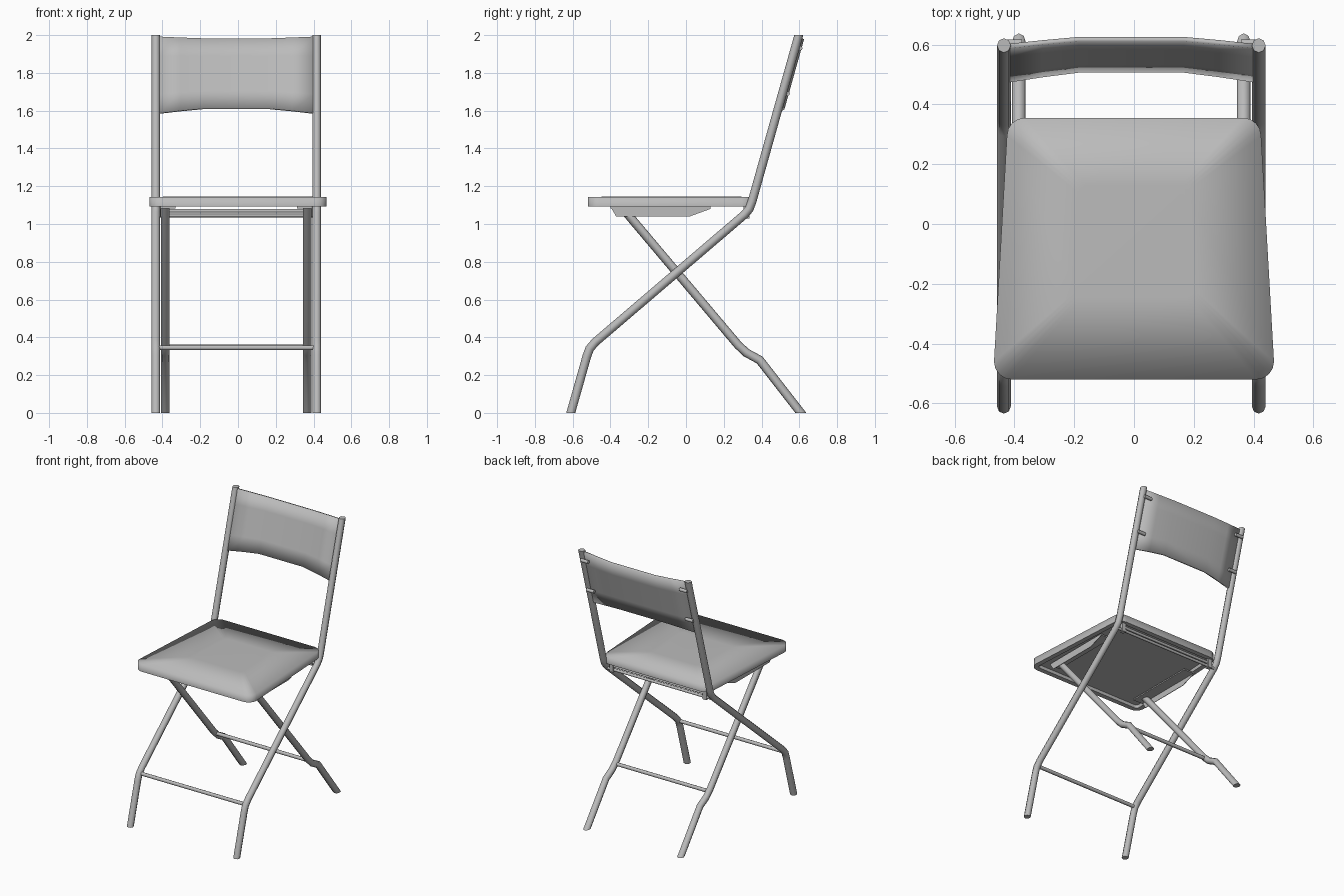
import bpy, bmesh
from math import cos, sin, pi
from mathutils import Vector

cube = bpy.data.objects.get("Cube")
if cube:
    bpy.data.objects.remove(cube)

grey = bpy.data.materials.new("light grey")
grey.use_nodes = True
COLOR = (0.5, 0.5, 0.5, 1)
grey.diffuse_color = COLOR
grey.node_tree.nodes["Principled BSDF"].inputs["Base Color"].default_value = COLOR

# The frame sits slightly off the seat's centre line
MID = -0.009
TUBE_X, LEG_X = 0.426, 0.376
R = 0.023


def finish(name, bm, smooth=True):
    bmesh.ops.recalc_face_normals(bm, faces=bm.faces)
    mesh = bpy.data.meshes.new(name)
    bm.to_mesh(mesh)
    bm.free()
    mesh.materials.append(grey)
    for p in mesh.polygons:
        p.use_smooth = smooth
    ob = bpy.data.objects.new(name, mesh)
    bpy.context.collection.objects.link(ob)
    return ob


def sharpen(ob, angle):
    bpy.ops.object.select_all(action='DESELECT')
    ob.select_set(True)
    bpy.context.view_layer.objects.active = ob
    bpy.ops.object.shade_smooth_by_angle(angle=angle)


def loft(bm, rings, cap=True):
    """Bridge equal-sized rings of points and close both ends."""
    rows = [[bm.verts.new(p) for p in ring] for ring in rings]
    for a, b in zip(rows, rows[1:]):
        for i in range(len(a)):
            j = (i + 1) % len(a)
            bm.faces.new((a[i], a[j], b[j], b[i]))
    if cap:
        bm.faces.new(rows[0])
        bm.faces.new(rows[-1])


def tube(name, x, path, r=R, sides=8):
    """Mitred pipe through (y, z) points, with level cuts at both ends."""
    pts = [Vector(p) for p in path]
    dirs = [(b - a).normalized() for a, b in zip(pts, pts[1:])]
    rings = []
    for k, p in enumerate(pts):
        d0, d1 = dirs[max(k - 1, 0)], dirs[min(k, len(dirs) - 1)]
        n = Vector((-d1.y, d1.x))
        if k in (0, len(pts) - 1):
            side = Vector((1, 0)) * r / n.x
        else:
            m = (Vector((-d0.y, d0.x)) + n).normalized()
            side = m * r / m.dot(n)
        ring = []
        for i in range(sides):
            a = 2 * pi * i / sides
            q = p + side * sin(a)
            ring.append((x + r * cos(a), q.x, q.y))
        rings.append(ring)
    bm = bmesh.new()
    loft(bm, rings)
    sharpen(finish(name, bm), 0.9)


def rod(name, x0, x1, y, z, r, sides=8):
    bm = bmesh.new()
    loft(bm, [[(x, y + r * cos(2 * pi * i / sides), z + r * sin(2 * pi * i / sides))
               for i in range(sides)] for x in (x0, x1)])
    sharpen(finish(name, bm), 0.9)


def plate(name, x0, x1, profile):
    """Extrude a (y, z) profile along x."""
    bm = bmesh.new()
    loft(bm, [[(x, y, z) for y, z in profile] for x in (x0, x1)])
    finish(name, bm, False)


def box_profile(y0, y1, z0, z1):
    return [(y0, z0), (y1, z0), (y1, z1), (y0, z1)]


# Bent side frames, crossing legs and their fittings
for label, s in (("left", 1), ("right", -1)):
    x = MID + s * TUBE_X
    tube(label + "_front_leg_and_back_post", x,
         [(-0.61, 0), (-0.525, 0.30), (-0.51, 0.34), (-0.48, 0.375),
          (0.31, 1.05), (0.335, 1.08), (0.35, 1.12), (0.597, 2.0)])
    leg = MID + s * LEG_X
    tube(label + "_rear_leg", leg,
         [(-0.335, 1.083), (0.275, 0.36), (0.32, 0.318), (0.39, 0.28), (0.608, 0)])

    # Angle bracket under the seat: upright web and flat flange
    web = leg + s * 0.023
    plate(label + "_bracket_web", web, web + s * 0.004,
          [(-0.40, 1.092), (-0.37, 1.04), (0.02, 1.04), (0.13, 1.08), (0.13, 1.092)])
    plate(label + "_bracket_flange", leg - s * 0.055, web,
          box_profile(-0.40, 0.13, 1.083, 1.092))

    # Hinge tab at the rear of the seat
    plate(label + "_hinge_tab", leg - s * 0.018, leg + s * 0.012,
          box_profile(0.305, 0.335, 1.03, 1.092))

    # Pegs that hold the backrest to the post
    for level, z in (("upper", 1.93), ("lower", 1.69)):
        y = 0.35 + (z - 1.12) * 0.2807 + 0.028
        rod(f"{label}_{level}_backrest_peg", x, x - s * 0.06, y, z, 0.012)

# Cross rods
rod("front_rung", MID - TUBE_X, MID + TUBE_X, -0.505, 0.345, 0.013)
rod("rear_rung", MID - LEG_X, MID + LEG_X, 0.285, 0.348, 0.013)
rod("upper_hinge_rod", MID - LEG_X, MID + LEG_X, 0.32, 1.07, 0.010)
rod("lower_hinge_rod", MID - TUBE_X, MID + TUBE_X, 0.32, 1.045, 0.010)


# Seat: rounded, tapered pad with a flat centre and a recessed underside
def seat_ring(z, scale=1.0, inset=0.0):
    ring = []
    corners = ((0.468, -0.52, -90), (0.425, 0.355, 0), (-0.425, 0.355, 90), (-0.468, -0.52, 180))
    for cx, cy, start in corners:
        r = 0.06
        ox = cx - r * (1 if cx > 0 else -1)
        oy = cy - r * (1 if cy > 0 else -1)
        for i in range(5):
            a = (start + 22.5 * i) * pi / 180
            px, py = ox + (r - inset) * cos(a), oy + (r - inset) * sin(a)
            ring.append((px * scale, -0.04 + (py + 0.04) * scale, z))
    return ring


bm = bmesh.new()
loft(bm, [seat_ring(1.112, inset=0.04), seat_ring(1.092, inset=0.035),
          seat_ring(1.092), seat_ring(1.144), seat_ring(1.145, scale=0.42)])
seat = finish("seat", bm)
# Keep the underside crisp while the top blends softly into its edge
for p in seat.data.polygons:
    if p.normal.z < -0.5 or p.center.z < 1.112 and abs(p.normal.z) > 0.1:
        p.use_smooth = False

# Backrest: thin curved panel slung behind the two posts
bm = bmesh.new()
STATIONS = ((-1, 0.0), (-0.72, 0.014), (-0.43, 0.026), (0.43, 0.026), (0.72, 0.014), (1, 0.0))
rows = []
for k in range(5):
    t = k / 4
    row = []
    for u, back in STATIONS:
        low = 1.585 + 0.95 * back
        z = low + (1.99 - 0.35 * back - low) * t
        y = 0.35 + (z - 1.12) * 0.2807 + back
        row.append(bm.verts.new((MID + u * 0.412, y, z)))
    rows.append(row)
for a, b in zip(rows, rows[1:]):
    for i in range(len(a) - 1):
        bm.faces.new((a[i], a[i + 1], b[i + 1], b[i]))
backrest = finish("backrest", bm)
solid = backrest.modifiers.new("thickness", 'SOLIDIFY')
solid.thickness = 0.016
solid.offset = 0
